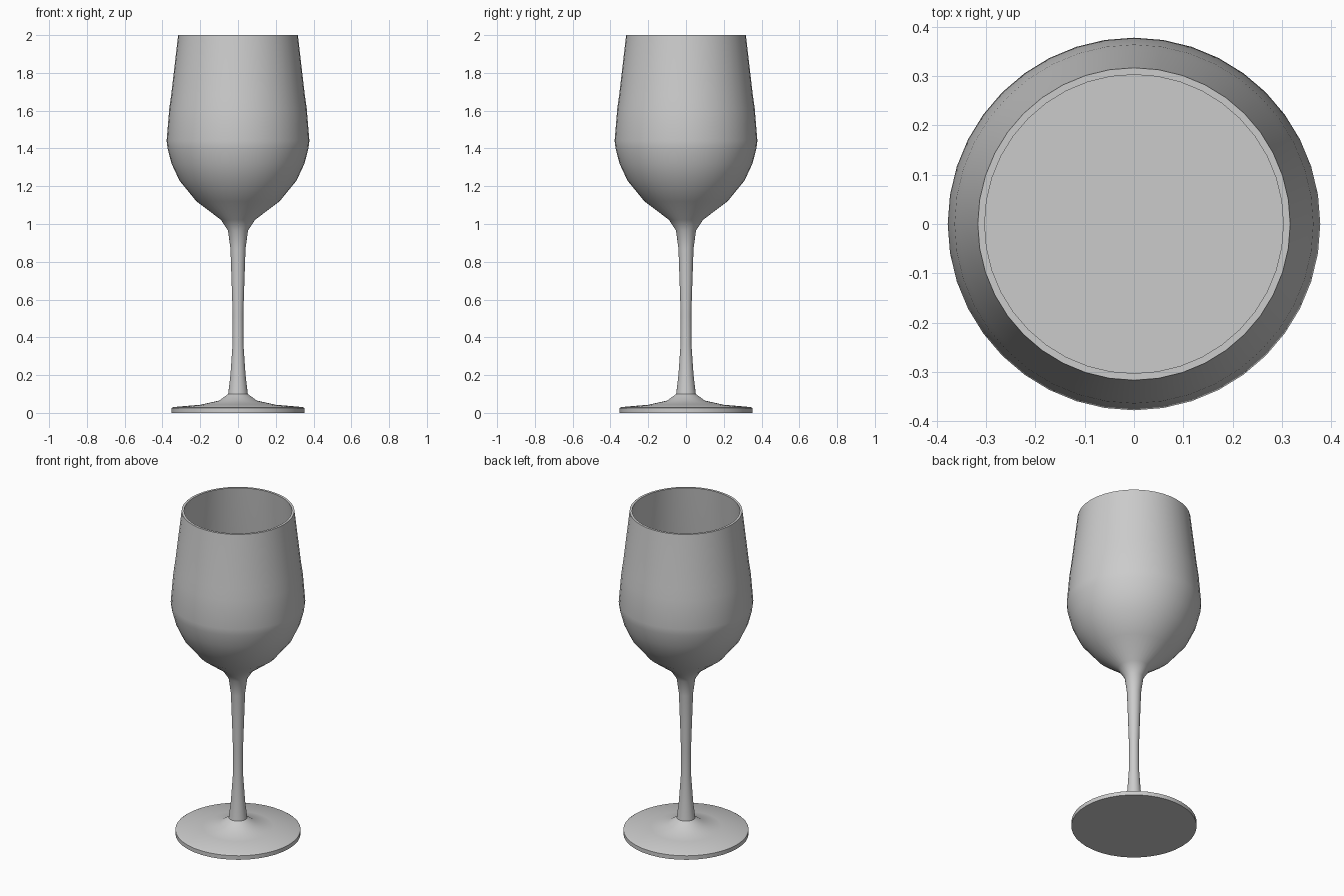
import bpy, bmesh, math

if "Cube" in bpy.data.objects:
    bpy.data.objects.remove(bpy.data.objects["Cube"])

SIDES = 40


def lathe(name, profile):
    """Spin an (r, z) profile around z; points with r = 0 become poles."""
    bm = bmesh.new()
    verts = [bm.verts.new((r, 0, z)) for r, z in profile]
    edges = [bm.edges.new(p) for p in zip(verts, verts[1:])]
    bmesh.ops.spin(bm, geom=verts + edges, cent=(0, 0, 0), axis=(0, 0, 1),
                   angle=2 * math.pi, steps=SIDES, use_duplicate=False)
    bmesh.ops.remove_doubles(bm, verts=bm.verts, dist=0.0005)
    bmesh.ops.recalc_face_normals(bm, faces=bm.faces)
    mesh = bpy.data.meshes.new(name)
    bm.to_mesh(mesh)
    bm.free()
    obj = bpy.data.objects.new(name, mesh)
    bpy.context.collection.objects.link(obj)
    bpy.ops.object.select_all(action='DESELECT')
    obj.select_set(True)
    bpy.context.view_layer.objects.active = obj
    bpy.ops.object.shade_smooth_by_angle(angle=math.radians(30))
    return obj


# Foot, stem and bowl as one continuous blown shape with a thin-walled cup
lower = [(0, 0), (0.352, 0), (0.352, 0.025), (0.342, 0.031), (0.20, 0.043),
         (0.10, 0.065), (0.052, 0.10), (0.040, 0.20), (0.029, 0.36), (0.028, 0.52),
         (0.034, 0.70), (0.040, 0.87), (0.053, 0.965), (0.09, 1.022)]
outer = [(0.22, 1.12), (0.31, 1.23), (0.352, 1.32), (0.373, 1.40),
         (0.378, 1.44), (0.364, 1.61), (0.354, 1.68), (0.317, 2.0)]
inner = [(0.303, 2.0), (0.340, 1.68), (0.350, 1.61), (0.364, 1.44),
         (0.359, 1.40), (0.338, 1.325), (0.298, 1.24), (0.21, 1.135),
         (0.085, 1.04), (0, 1.02)]
lathe("glass", lower + outer + inner)

# Drink filling the lower bowl
fill = [(r + 0.003, z) for r, z in inner[2:-1]]
lathe("drink", [(0, 1.61)] + fill + [(0, 1.018)])
